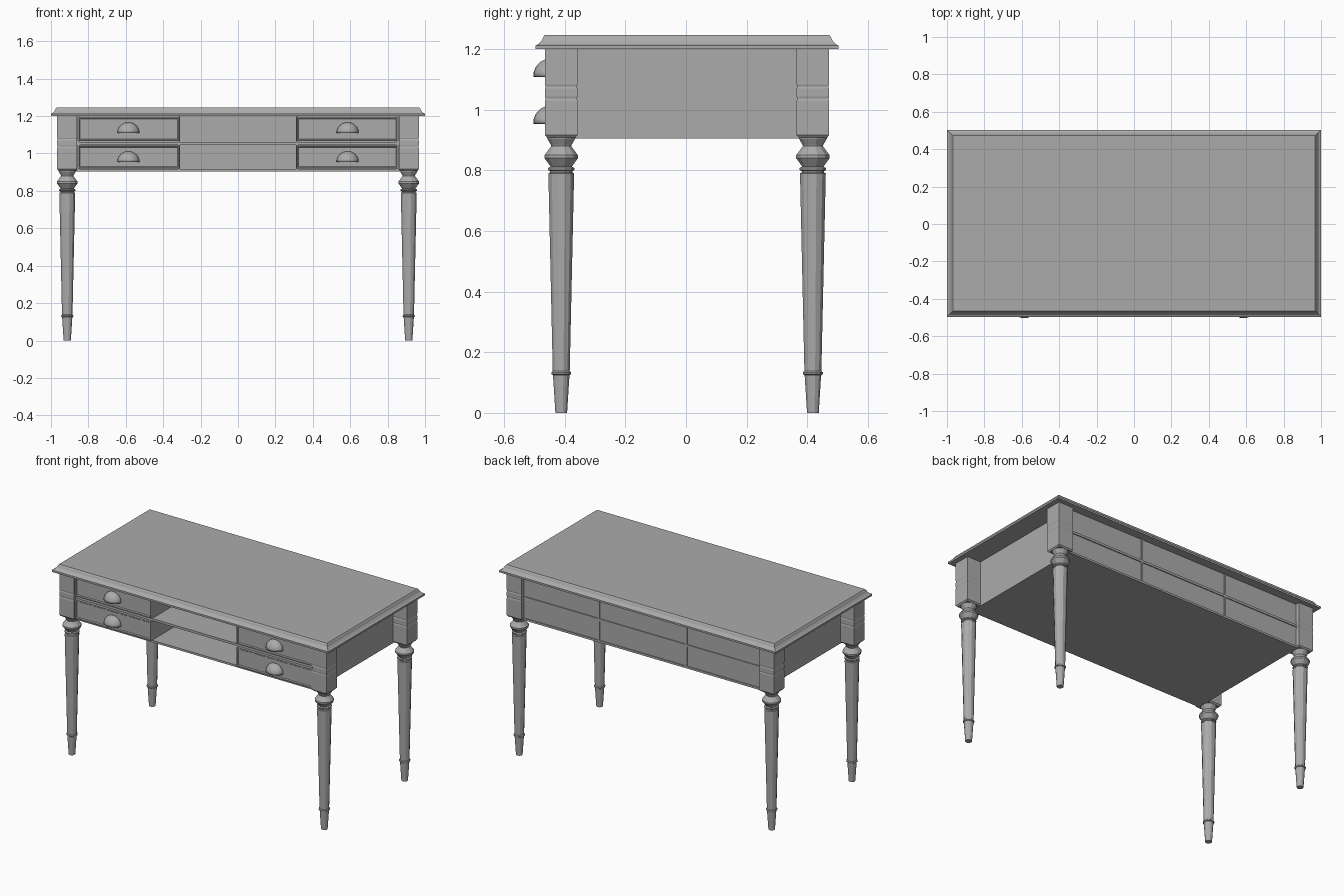
import bpy, bmesh, math
from mathutils import Matrix

if "Cube" in bpy.data.objects:
    bpy.data.objects.remove(bpy.data.objects["Cube"])

YC = 0.0035                 # table centre; pulls project at the front
LEG_X, LEG_Y = 0.913, 0.415

GREY = bpy.data.materials.new("dark_grey")
GREY.diffuse_color = (.41, .41, .41, 1)
GREY.use_nodes = True
GREY.node_tree.nodes["Principled BSDF"].inputs["Base Color"].default_value = GREY.diffuse_color


def finish(name, bm):
    bmesh.ops.recalc_face_normals(bm, faces=bm.faces[:])
    me = bpy.data.meshes.new(name)
    bm.to_mesh(me)
    bm.free()
    me.materials.append(GREY)
    ob = bpy.data.objects.new(name, me)
    bpy.context.collection.objects.link(ob)
    return ob


def box(name, x0, x1, y0, y1, z0, z1):
    bm = bmesh.new()
    m = Matrix.Translation(((x0 + x1) / 2, (y0 + y1) / 2, (z0 + z1) / 2))
    bmesh.ops.create_cube(bm, size=1, matrix=m @ Matrix.Diagonal((x1 - x0, y1 - y0, z1 - z0, 1)))
    return finish(name, bm)


def loft(name, outline, rings, cx, cy):
    """Stack scaled copies of an outline; rings are (scale x, scale y, z)."""
    bm = bmesh.new()
    n = len(outline)
    loops = [[bm.verts.new((cx + u * sx, cy + v * sy, z)) for u, v in outline] for sx, sy, z in rings]
    for a, b in zip(loops, loops[1:]):
        for i in range(n):
            j = (i + 1) % n
            bm.faces.new((a[i], a[j], b[j], b[i]))
    bm.faces.new(loops[0][::-1])
    bm.faces.new(loops[-1])
    return finish(name, bm)


SQUARE = [(-1, -1), (1, -1), (1, 1), (-1, 1)]
ROUND = [(math.cos(math.radians(30 * i + 15)), math.sin(math.radians(30 * i + 15))) for i in range(12)]

# Moulded table top
edge = [(0, 1.2), (0, 1.212), (.010, 1.217), (.020, 1.228), (.026, 1.241), (.031, 1.247)]
loft("table_top", SQUARE, [(1 - d, .4995 - d, z) for d, z in edge], 0, YC)

# Corner posts with two grooves, and turned legs
post = [(.047, .908), (.0535, .916), (.0535, 1.03), (.0515, 1.0365), (.0535, 1.043),
        (.0535, 1.07), (.0515, 1.0765), (.0535, 1.083), (.0535, 1.2)]
leg = [(.020, 0), (.028, .122), (.029, .125), (.034, .128), (.034, .134), (.029, .138),
       (.044, .79), (.038, .793), (.038, .797), (.045, .801), (.045, .808), (.036, .812),
       (.057, .840), (.057, .850), (.034, .88), (.036, .885), (.048, .905), (.048, .912)]
for sx, xn in ((-1, "left"), (1, "right")):
    for sy, yn in ((-1, "front"), (1, "back")):
        at = (sx * LEG_X, YC + sy * LEG_Y)
        loft(f"{yn}_{xn}_post", SQUARE, [(r, r, z) for r, z in post], *at)
        loft(f"{yn}_{xn}_leg", ROUND, [(r, r, z) for r, z in leg], *at)

# Carcass: bottom, shelf, sides and dividers
box("bottom_panel", -.865, .865, -.445, .45, .905, .918)
box("middle_shelf", -.86, .86, -.445, .45, 1.045, 1.06)
box("back_panel", -.862, .862, .435, .446, .91, 1.2)
box("back_rail", -.86, .86, .44, .452, 1.045, 1.06)
box("back_bottom_rail", -.86, .86, .44, .452, .905, .918)
for s, n in ((-1, "left"), (1, "right")):
    box(f"{n}_side_panel", *sorted((s * .845, s * .867)), -.44, .445, .905, 1.2)
    box(f"{n}_divider", *sorted((s * .31, s * .322)), -.445, .45, .91, 1.2)
    box(f"{n}_back_stile", *sorted((s * .310, s * .322)), .44, .452, .905, 1.2)


def drawer(name, x0, x1, z0, z1):
    """Drawer box whose front has a raised border around a sunken field."""
    ob = box(name, x0, x1, -.46, .40, z0, z1)
    bm = bmesh.new()
    bm.from_mesh(ob.data)
    front = [min(bm.faces, key=lambda f: f.calc_center_median().y)]
    bmesh.ops.inset_region(bm, faces=front, thickness=.010)
    bmesh.ops.inset_region(bm, faces=front, thickness=.006, depth=-.006)
    bm.to_mesh(ob.data)
    bm.free()


def cup_pull(name, x, z):
    """Quarter-dome shell, open underneath and at the back."""
    bm = bmesh.new()
    bmesh.ops.create_uvsphere(bm, u_segments=24, v_segments=12, radius=1)
    for axis in ((0, 1, 0), (0, 0, -1)):
        bmesh.ops.bisect_plane(bm, geom=bm.verts[:] + bm.edges[:] + bm.faces[:], dist=1e-4,
                               plane_co=(0, 0, 0), plane_no=axis, clear_outer=True)
    bmesh.ops.transform(bm, matrix=Matrix.Translation((x, -.452, z)) @ Matrix.Diagonal((.06, .052, .058, 1)),
                        verts=bm.verts[:])
    for f in bm.faces:
        f.smooth = True
    ob = finish(name, bm)
    mod = ob.modifiers.new("thickness", 'SOLIDIFY')
    mod.thickness = .005
    mod.offset = -1


# Two drawers on each side with cup pulls
for s, n in ((-1, "left"), (1, "right")):
    for row, z0, z1, hz in (("lower", .919, 1.044, .954), ("upper", 1.066, 1.195, 1.109)):
        drawer(f"{n}_{row}_drawer", *sorted((s * .312, s * .857)), z0, z1)
        cup_pull(f"{n}_{row}_pull", s * .586, hz)
